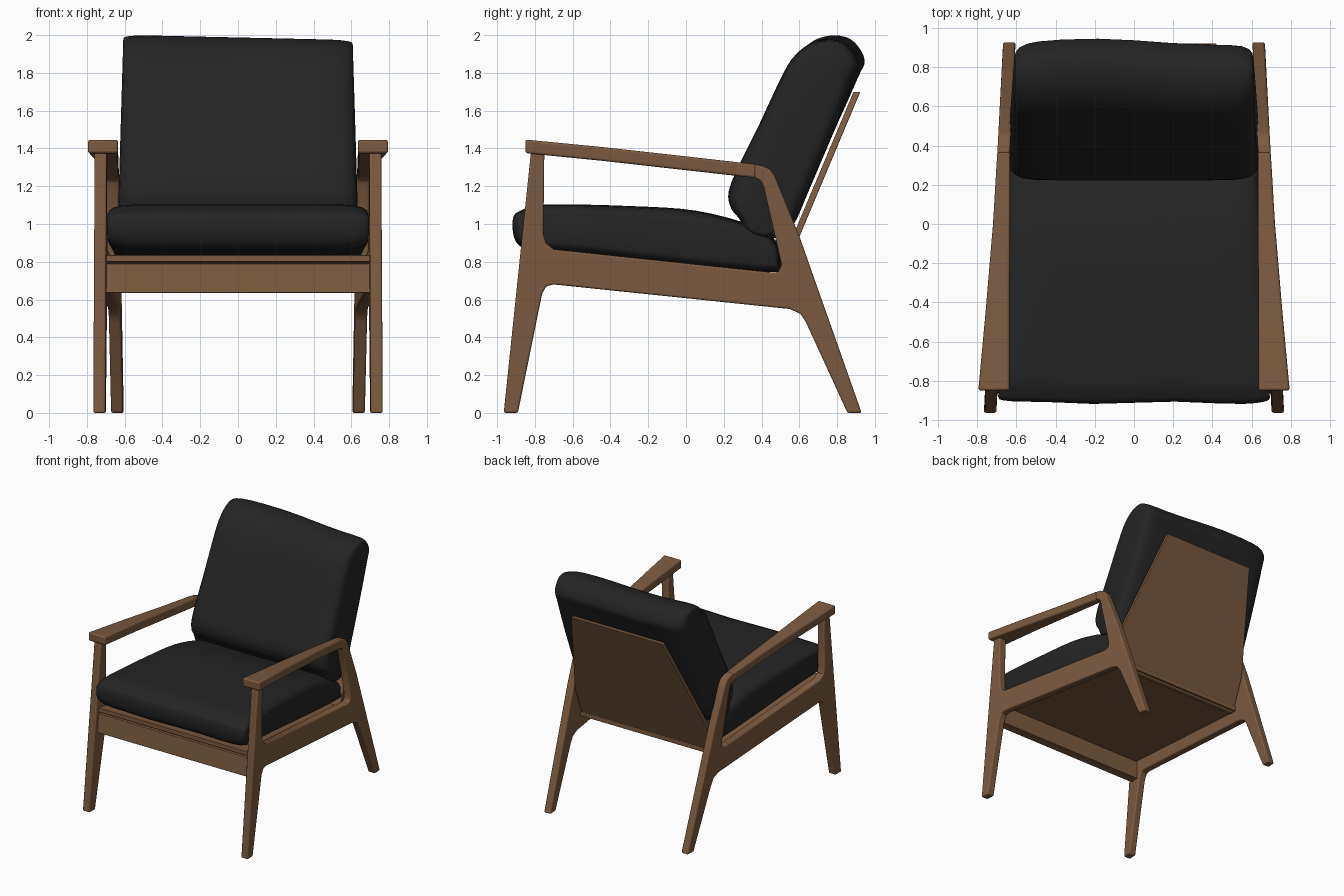
import bpy, bmesh, math
from mathutils import Vector

if "Cube" in bpy.data.objects:
    bpy.data.objects.remove(bpy.data.objects["Cube"])


def material(name, rgb):
    m = bpy.data.materials.new(name)
    m.diffuse_color = (*rgb, 1)
    m.use_nodes = True
    m.node_tree.nodes["Principled BSDF"].inputs["Base Color"].default_value = m.diffuse_color
    return m


WOOD = material("walnut wood", (0.2, 0.105, 0.052))
FABRIC = material("black fabric", (0.018, 0.018, 0.018))


def loft(name, rings, mat, bevel=0, angle=35):
    """Skin a list of equal rings of 3D points and cap both ends."""
    bm = bmesh.new()
    vs = [[bm.verts.new(p) for p in ring] for ring in rings]
    n = len(vs[0])
    for a, b in zip(vs, vs[1:]):
        for i in range(n):
            j = (i + 1) % n
            bm.faces.new((a[i], a[j], b[j], b[i]))
    bm.faces.new(vs[0])
    bm.faces.new(vs[-1])
    bmesh.ops.recalc_face_normals(bm, faces=bm.faces)
    me = bpy.data.meshes.new(name)
    bm.to_mesh(me)
    bm.free()
    me.materials.append(mat)
    ob = bpy.data.objects.new(name, me)
    bpy.context.collection.objects.link(ob)
    bpy.ops.object.select_all(action='DESELECT')
    bpy.context.view_layer.objects.active = ob
    ob.select_set(True)
    bpy.ops.object.shade_smooth_by_angle(angle=math.radians(angle))
    if bevel:
        mod = ob.modifiers.new("rounded edges", 'BEVEL')
        mod.width = bevel
        mod.segments = 3
        mod.limit_method = 'ANGLE'
        mod.angle_limit = math.radians(40)
    return ob


def smooth_closed(pts, steps=4):
    """Catmull-Rom curve through a closed profile."""
    out, n = [], len(pts)
    for i in range(n):
        a, b, c, d = (Vector(pts[(i + k) % n]) for k in (-1, 0, 1, 2))
        for s in range(steps):
            t = s / steps
            out.append(0.5 * (2 * b + (c - a) * t + (2 * a - 5 * b + 4 * c - d) * t * t
                              + (3 * b - a - 3 * c + d) * t ** 3))
    return out


def frame_x(y):
    """The side frames close in towards the back."""
    return 0.733 - 0.052 * (y + 0.93)


# side frames: front leg, rail and raked back leg in one profile (y, z)
FRAME = [(-0.965, 0), (-0.82, 1.39), (-0.75, 1.38), (-0.755, 0.95), (-0.742, 0.90), (-0.70, 0.866),
         (0.47, 0.742), (0.497, 0.75), (0.505, 0.79), (0.41, 1.20), (0.395, 1.23), (0.36, 1.245),
         (0.36, 1.316), (0.405, 1.308), (0.445, 1.29), (0.47, 1.255), (0.595, 0.95),
         (0.93, 0), (0.855, 0), (0.635, 0.48), (0.605, 0.525), (0.55, 0.55),
         (-0.70, 0.68), (-0.74, 0.67), (-0.762, 0.63), (-0.89, 0)]
# armrest stations: y, inner x, outer x, bottom z, top z
ARM = [(-0.85, 0.635, 0.795, 1.375, 1.447), (-0.45, 0.636, 0.758, 1.335, 1.408),
       (0.0, 0.633, 0.72, 1.285, 1.358), (0.37, 0.632, 0.698, 1.243, 1.316)]

for side, s in (("right", 1), ("left", -1)):
    loft(side + "_side_frame",
         [[(s * (frame_x(y) + dx), y, z) for y, z in FRAME] for dx in (-0.032, 0.032)], WOOD, 0.01)
    loft(side + "_armrest",
         [[(s * a, y, lo), (s * b, y, lo), (s * b, y, hi), (s * a, y, hi)]
          for y, a, b, lo, hi in ARM], WOOD, 0.012)


def cross_board(name, outline, bevel=0.004):
    """Board between the side frames from a (y, z) outline."""
    loft(name, [[(s * (frame_x(y) - 0.02), y, z) for y, z in outline] for s in (-1, 1)], WOOD, bevel)


# front apron and sloping seat board
cross_board("front_apron", [(-0.865, 0.635), (-0.79, 0.635), (-0.79, 0.79), (-0.85, 0.79)])
cross_board("seat_board", [(-0.845, 0.80), (0.5, 0.655), (0.5, 0.695), (-0.845, 0.836)])

# back panel: straight at the bottom, tapering to the top
PANEL = [(-0.62, 0.645), (0.62, 0.645), (0.615, 0.92), (0.42, 1.70), (-0.42, 1.70), (-0.615, 0.92)]
loft("back_panel", [[(x, 0.905 - 0.42 * (1.70 - z) + dy, z) for x, z in PANEL]
                    for dy in (-0.018, 0.018)], WOOD, 0.005)


def cushion(name, profile, axis, width, warp):
    """Padded cushion: a rounded side profile swept across x, thinner at the ends."""
    prof = smooth_closed(profile)
    d = Vector(axis).normalized()
    nrm = Vector((-d.y, d.x))
    c = sum(prof, Vector((0, 0))) / len(prof)
    ends = [(0, 1, 1), (0.3, 1, 1), (0.6, 1, 1), (0.8, 0.99, 1), (0.9, 0.95, 0.995),
            (0.96, 0.87, 0.985), (0.99, 0.76, 0.975), (1.0, 0.6, 0.955)]
    stations = [(-t, f, g) for t, f, g in reversed(ends[1:])] + ends
    rings = []
    for t, f, g in stations:
        ring = []
        for p in prof:
            q = p - c
            q = c + d * (q.dot(d) * g) + nrm * (q.dot(nrm) * f)
            ring.append((t * width(q.x, q.y), q.x + warp(t, q)[0], q.y + warp(t, q)[1]))
        rings.append(ring)
    loft(name, rings, FABRIC, angle=60)


# seat cushion
SEAT = [(-0.905, 0.93), (-0.91, 1.03), (-0.87, 1.07), (-0.74, 1.103), (-0.3, 1.095), (0.05, 1.07),
        (0.35, 0.99), (0.48, 0.9), (0.5, 0.79), (0.465, 0.745), (0.0, 0.785), (-0.5, 0.84),
        (-0.76, 0.86), (-0.86, 0.875)]
cushion("seat_cushion", SEAT, (1, -0.12), lambda y, z: frame_x(y) - 0.037,
        lambda t, q: (0.006 * math.sin(6 * t), 0))

# back cushion, its top slightly slumped towards one side
BACK = [(0.34, 0.945), (0.28, 1.03), (0.232, 1.10), (0.24, 1.22), (0.40, 1.55), (0.53, 1.81),
        (0.60, 1.91), (0.69, 1.975), (0.79, 1.993), (0.87, 1.965), (0.93, 1.87), (0.90, 1.78),
        (0.80, 1.53), (0.66, 1.20), (0.565, 0.99), (0.47, 0.925)]


def slump(t, q):
    k = max(0, q.y - 1.5) / 0.5
    return 0.022 * k * math.cos(3 * (t + 0.35)), -0.014 * k * (t + 0.4)


cushion("back_cushion", BACK, (0.36, 0.93), lambda y, z: 0.638 - 0.03 * (z - 0.95), slump)
